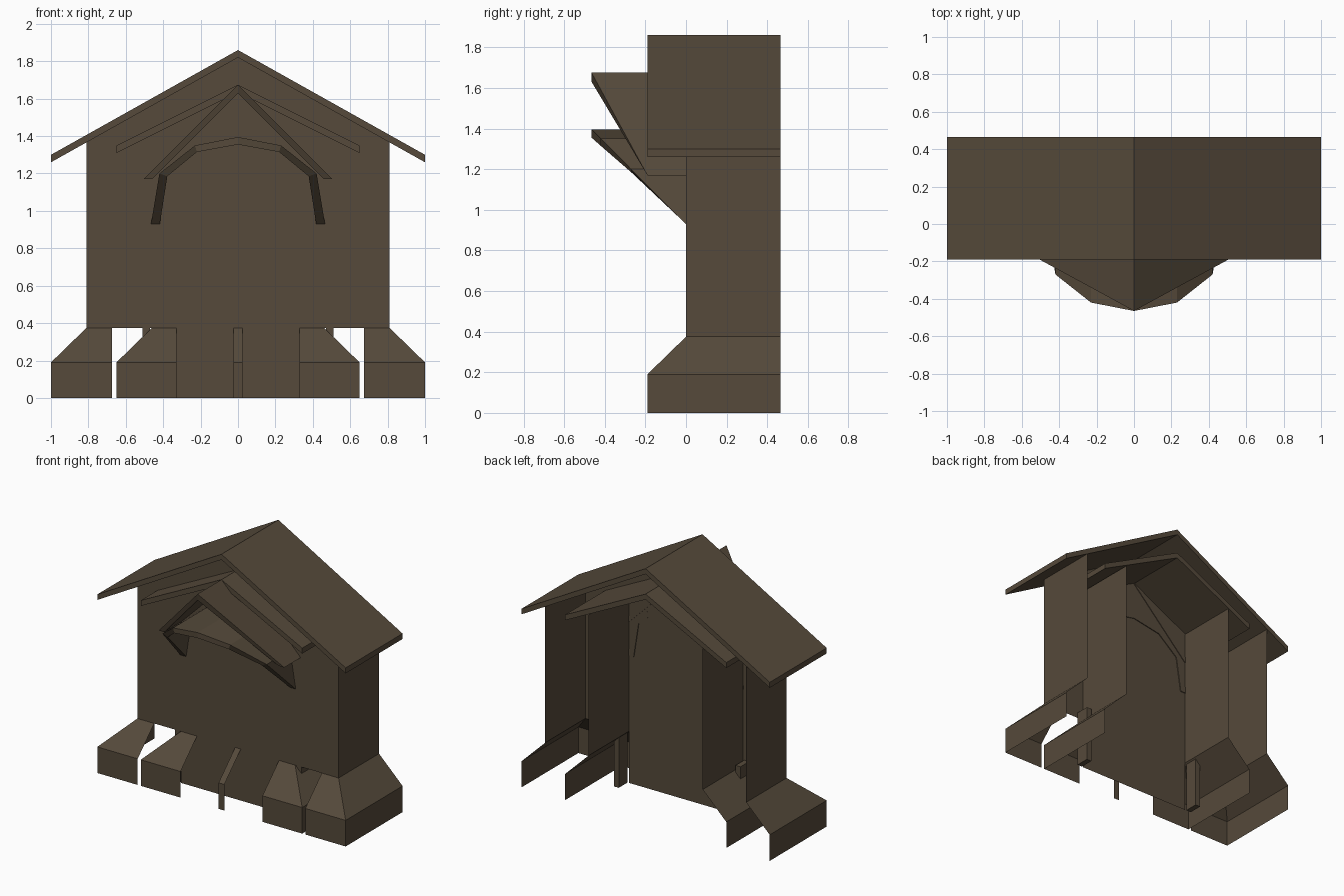
import bpy, bmesh
from mathutils import Vector

if "Cube" in bpy.data.objects:
    bpy.data.objects.remove(bpy.data.objects["Cube"])

wood = bpy.data.materials.new("dark_brown_timber")
wood.diffuse_color = (0.092, 0.068, 0.043, 1)
wood.use_nodes = True
wood.node_tree.nodes["Principled BSDF"].inputs["Base Color"].default_value = wood.diffuse_color

BACK, FRONT = 0.465, -0.19      # depth of roof and flared base
Z_FLARE, Z_BASE = 0.375, 0.19   # top and bottom of the sloped skirt


def finish(name, bm):
    me = bpy.data.meshes.new(name)
    bm.to_mesh(me)
    bm.free()
    me.materials.append(wood)
    ob = bpy.data.objects.new(name, me)
    bpy.context.collection.objects.link(ob)
    return ob


def sheets(name, polys, mirror=True):
    """Open thin sheets, mirrored in x, facing outwards."""
    bm = bmesh.new()
    for s in ((1, -1) if mirror else (1,)):
        for p in polys:
            f = bm.faces.new([bm.verts.new((s * x, y, z)) for x, y, z in p])
            f.normal_update()
            if f.normal.dot(Vector((s if mirror else 0, -1, 0.5))) < 0:
                f.normal_flip()
    bmesh.ops.remove_doubles(bm, verts=bm.verts, dist=1e-4)
    return finish(name, bm)


def canopy(name, outer, inner, fronts, back):
    """Symmetric band from half profiles (x, z), with a front depth per point."""
    rows = list(zip(outer, inner, fronts))
    full = [((-o[0], o[1]), (-i[0], i[1]), y) for o, i, y in rows[:0:-1]] + rows
    bm = bmesh.new()
    rings = []
    for o, i, y in full:
        rings.append([bm.verts.new(c) for c in (
            (o[0], y, o[1]), (o[0], back, o[1]), (i[0], back, i[1]), (i[0], y, i[1]))])
    for a, b in zip(rings, rings[1:]):
        for k in range(4):
            n = (k + 1) % 4
            bm.faces.new((a[k], a[n], b[n], b[k]))
    bm.faces.new(rings[0])
    bm.faces.new(rings[-1][::-1])
    bmesh.ops.recalc_face_normals(bm, faces=bm.faces)
    return finish(name, bm)


def front_skirt(x0, x_top, x_bot):
    """Sloped and upright front panels of the flared base."""
    return [
        [(x0, 0, Z_FLARE), (x_top, 0, Z_FLARE), (x_bot, FRONT, Z_BASE), (x0, FRONT, Z_BASE)],
        [(x0, FRONT, Z_BASE), (x_bot, FRONT, Z_BASE), (x_bot, FRONT, 0), (x0, FRONT, 0)],
    ]


def side_wall(x_top, x_bot, z_top):
    """Side wall with its flared base, open at the back."""
    return [
        [(x_top, 0, z_top), (x_top, BACK, z_top), (x_top, BACK, Z_FLARE), (x_top, 0, Z_FLARE)],
        [(x_top, 0, Z_FLARE), (x_top, BACK, Z_FLARE), (x_bot, BACK, Z_BASE), (x_bot, FRONT, Z_BASE)],
        [(x_bot, FRONT, Z_BASE), (x_bot, BACK, Z_BASE), (x_bot, BACK, 0), (x_bot, FRONT, 0)],
    ]


# Outer and inner side walls with flared feet
sheets("outer_walls", side_wall(0.81, 1.0, 1.37) + front_skirt(0.675, 0.81, 1.0))
sheets("inner_walls", side_wall(0.46, 0.65, 1.40) + front_skirt(0.33, 0.46, 0.65))

# Front wall up to the gable, and the door panel below it
sheets("front_wall", [[(-0.81, 0, Z_FLARE), (0.81, 0, Z_FLARE), (0.81, 0, 1.37),
                       (0, 0, 1.825), (-0.81, 0, 1.37)]], mirror=False)
sheets("door_panel", [[(-0.46, 0, 0), (0.46, 0, 0), (0.46, 0, Z_FLARE),
                       (-0.46, 0, Z_FLARE)]], mirror=False)

# Narrow flared strip in the middle of the door
sheets("centre_strip", front_skirt(0, 0.023, 0.023))

# Short posts beside the inner walls
for s in (-1, 1):
    bm = bmesh.new()
    bmesh.ops.create_cube(bm, size=1)
    for v in bm.verts:
        v.co = (s * 0.49 + v.co.x * 0.04, 0.052 + v.co.y * 0.1, 0.2075 + v.co.z * 0.415)
    finish("side_post", bm)

# Main roof and the smaller roof beneath it
canopy("main_roof", [(0, 1.86), (1, 1.30)], [(0, 1.82), (1, 1.26)], [FRONT] * 2, BACK)
canopy("inner_roof", [(0, 1.675), (0.65, 1.35)], [(0, 1.635), (0.65, 1.31)], [FRONT] * 2, BACK)

# Pointed hood, raked back towards its lower ends
canopy("pointed_hood", [(0, 1.675), (0.505, 1.17)], [(0, 1.63), (0.46, 1.17)],
       [-0.465, FRONT], 0.005)

# Faceted arch hood, raked back to the wall
arch = [(0, 1.395), (0.23, 1.35), (0.42, 1.20), (0.465, 0.93)]
canopy("arch_hood", arch, [(0, 1.355), (0.22, 1.315), (0.378, 1.185), (0.418, 0.93)],
       [0.93 - z for _, z in arch], 0.006)
